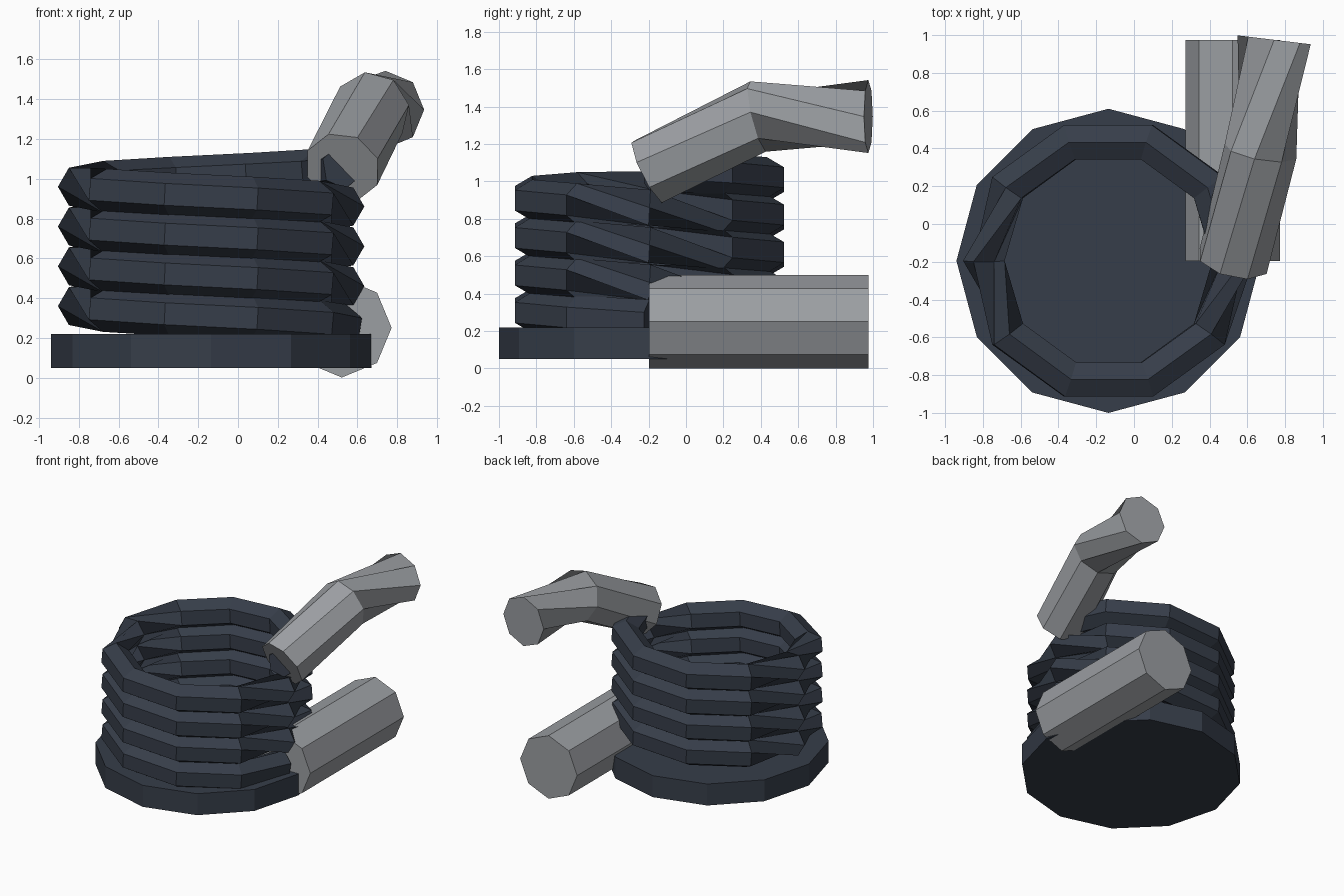
import bpy, bmesh, math
from mathutils import Vector

if "Cube" in bpy.data.objects:
    bpy.data.objects.remove(bpy.data.objects["Cube"])


def material(name, color):
    m = bpy.data.materials.new(name)
    m.diffuse_color = (*color, 1)
    m.use_nodes = True
    m.node_tree.nodes["Principled BSDF"].inputs["Base Color"].default_value = m.diffuse_color
    return m


DARK = material("dark slate", (0.037, 0.047, 0.067))
GRAY = material("pipe gray", (0.33, 0.345, 0.365))
CX, CY = -0.135, -0.195


def sweep(name, path, radius, sides, mat):
    """Capped tube along a path; rings are oriented against the Y axis."""
    path = [Vector(p) for p in path]
    bm = bmesh.new()
    rings = []
    for i, p in enumerate(path):
        before, after = path[max(i - 1, 0)], path[min(i + 1, len(path) - 1)]
        t = (after - before).normalized()
        u = t.cross(Vector((0, 1, 0)))
        if u.length < 1e-5:
            u = t.cross(Vector((0, 0, 1)))
        u.normalize()
        v = t.cross(u)
        rings.append([bm.verts.new(p + radius * (u * math.cos(a) + v * math.sin(a)))
                      for a in (math.tau * k / sides for k in range(sides))])
    for a, b in zip(rings, rings[1:]):
        for k in range(sides):
            n = (k + 1) % sides
            bm.faces.new((a[k], a[n], b[n], b[k]))
    bm.faces.new(rings[0][::-1])
    bm.faces.new(rings[-1])
    bmesh.ops.recalc_face_normals(bm, faces=bm.faces)
    mesh = bpy.data.meshes.new(name)
    bm.to_mesh(mesh)
    bm.free()
    mesh.materials.append(mat)
    obj = bpy.data.objects.new(name, mesh)
    bpy.context.collection.objects.link(obj)
    return obj


# Base plate: twelve-sided disc
bpy.ops.mesh.primitive_cylinder_add(vertices=12, radius=0.805, depth=0.17,
                                    location=(CX, CY, 0.135))
base = bpy.context.object
base.name = "base_plate"
base.data.materials.append(DARK)

# Coil: four turns of ten segments, rising clockwise
STEPS, TURNS, R = 10, 4, 0.66
coil = []
for i in range(STEPS * TURNS + 1):
    a = -math.tau * i / STEPS
    coil.append((CX + R * math.cos(a), CY + R * math.sin(a), 0.26 + 0.2 * i / STEPS))
sweep("coil", coil, 0.11, 6, DARK)

# Lower pipe: straight octagon tube
sweep("lower_pipe", [(0.522, -0.197, 0.251), (0.522, 0.975, 0.251)], 0.25, 8, GRAY)

# Upper pipe: bent octagon tube from the coil's end
sweep("upper_pipe", [(0.525, -0.197, 1.055), (0.67, 0.385, 1.347), (0.742, 0.975, 1.347)],
      0.195, 8, GRAY)
